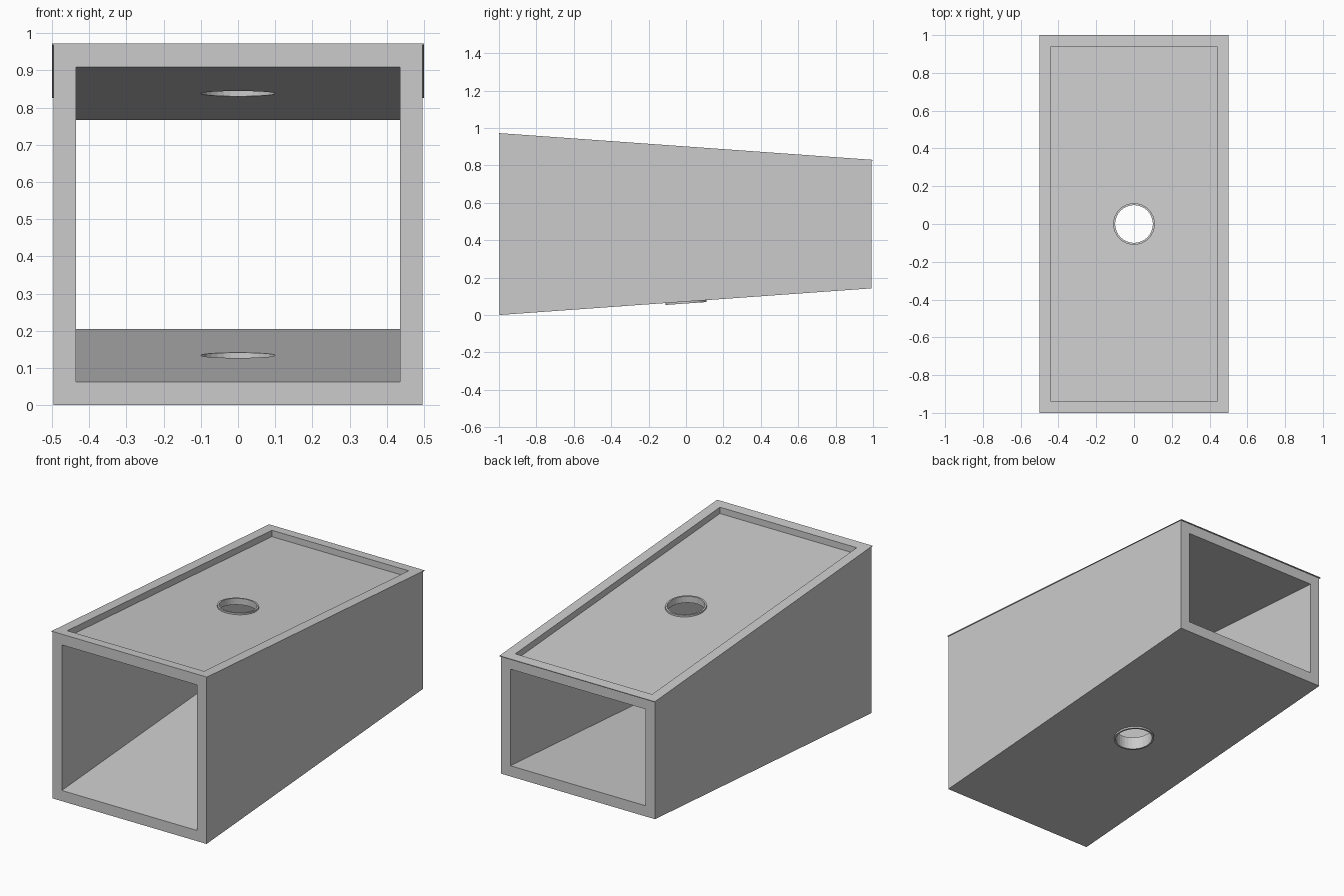
import bpy, bmesh, math

if "Cube" in bpy.data.objects:
    bpy.data.objects.remove(bpy.data.objects["Cube"])

S = 0.0715                                   # taper of floor and roof


def floor(y, off=0.0):
    return 0.072 + S * y + off


def roof(y, off=0.0):
    return 0.9015 - S * y + off


def make(name, bm):
    bmesh.ops.recalc_face_normals(bm, faces=bm.faces)
    me = bpy.data.meshes.new(name)
    bm.to_mesh(me)
    bm.free()
    ob = bpy.data.objects.new(name, me)
    bpy.context.collection.objects.link(ob)
    return ob


def wedge(name, hx, y0, y1, low, high):
    """Box whose bottom and top follow the sloped height functions."""
    bm = bmesh.new()
    bmesh.ops.create_cube(bm, size=2)
    for v in bm.verts:
        y = y1 if v.co.y > 0 else y0
        v.co = (math.copysign(hx, v.co.x), y, high(y) if v.co.z > 0 else low(y))
    return make(name, bm)


def ring(name, low, high, r_in=0.1, r_out=0.11, n=32):
    """Collar around a hole, sheared to lie on its sloped panel."""
    bm = bmesh.new()
    loops = []
    for i in range(n):
        a = 2 * math.pi * i / n
        c, s = math.cos(a), math.sin(a)
        loops.append([bm.verts.new((r * c, r * s, f(r * s)))
                      for r, f in ((r_in, low), (r_out, low), (r_out, high), (r_in, high))])
    for i in range(n):
        a, b = loops[i], loops[(i + 1) % n]
        for k in range(4):
            m = (k + 1) % 4
            bm.faces.new((a[k], a[m], b[m], b[k]))
    ob = make(name, bm)
    bpy.context.view_layer.objects.active = ob
    ob.select_set(True)
    bpy.ops.object.shade_smooth_by_angle(angle=math.radians(30))
    ob.select_set(False)
    return ob


def cut(ob, cutters):
    for c in cutters:
        c.hide_render = True
        m = ob.modifiers.new("cut", 'BOOLEAN')
        m.operation, m.solver, m.object = 'DIFFERENCE', 'EXACT', c
    dg = bpy.context.evaluated_depsgraph_get()
    dg.update()
    me = bpy.data.meshes.new_from_object(ob.evaluated_get(dg))
    ob.modifiers.clear()
    ob.data = me


# Cutters: through tunnel, lid recess, vertical hole
tunnel = wedge("tunnel_cutter", 0.435, -1.2, 1.2,
               lambda y: floor(y, 0.062), lambda y: roof(y, -0.064))
recess = wedge("recess_cutter", 0.44, -0.94, 0.94,
               lambda y: roof(y, -0.037), lambda y: roof(y, 0.1))
bm = bmesh.new()
bmesh.ops.create_cone(bm, cap_ends=True, segments=32, radius1=0.1, radius2=0.1, depth=3)
hole = make("hole_cutter", bm)

# Tapered duct body
body = wedge("duct_body", 0.496, -0.997, 0.993, floor, lambda y: roof(y, -0.004))
cut(body, [tunnel, recess, hole])

# Thin overhanging rim around the recess
rim = wedge("top_rim", 0.5, -1, 1, lambda y: roof(y, -0.004), roof)
cut(rim, [recess])

for c in (tunnel, recess, hole):
    bpy.data.objects.remove(c)

# Collars around the two holes
ring("top_collar", lambda y: roof(y, -0.037), lambda y: roof(y, -0.027))
ring("bottom_collar", lambda y: floor(y, -0.01), floor)
